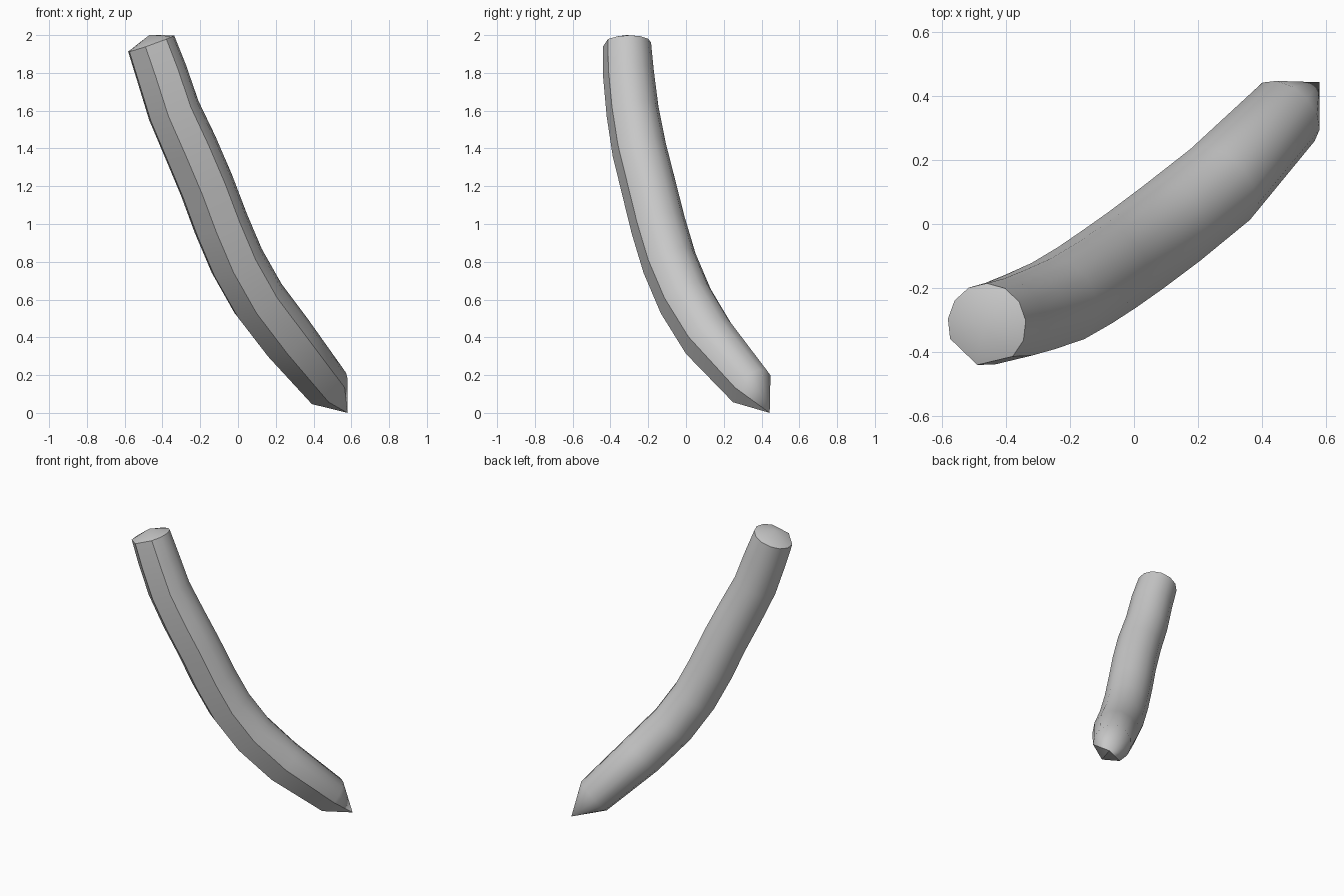
import bpy, bmesh
from math import cos, sin, radians, tau
from mathutils import Vector

default_cube = bpy.data.objects.get("Cube")
if default_cube:
    bpy.data.objects.remove(default_cube, do_unlink=True)

# Centre line with radius, from the blunt end down to the pointed end
PATH = [
    (-0.46, -0.315, 1.955, 0.130),
    (-0.405, -0.307, 1.80, 0.137),
    (-0.34, -0.285, 1.60, 0.141),
    (-0.25, -0.25, 1.40, 0.146),
    (-0.165, -0.20, 1.20, 0.147),
    (-0.09, -0.15, 1.00, 0.148),
    (-0.005, -0.09, 0.80, 0.148),
    (0.108, -0.005, 0.60, 0.148),
    (0.26, 0.117, 0.40, 0.146),
    (0.475, 0.345, 0.135, 0.124),
]
TOP_APEX = (-0.47, -0.315, 2.0)
TIP = (0.58, 0.443, 0.0)

# Cross-section: thirteen even steps with two left out, giving two broad flats
ANGLES = [radians(-104) + tau * k / 13 for k in range(13) if k not in (1, 12)]

centres = [Vector(p[:3]) for p in PATH]
bm = bmesh.new()
rings = []
normal = side = None
for i, centre in enumerate(centres):
    before = centres[max(i - 1, 0)]
    after = centres[min(i + 1, len(centres) - 1)]
    new_normal = (before - after).normalized()
    if side is None:
        x = Vector((1, 0, 0))
        side = (x - new_normal * x.dot(new_normal)).normalized()
    else:
        side = normal.rotation_difference(new_normal) @ side
    normal = new_normal
    across = normal.cross(side)
    radius = PATH[i][3]
    rings.append([bm.verts.new(centre + radius * (cos(a) * side + sin(a) * across))
                  for a in ANGLES])

# Walls and the two fan-shaped ends
count = len(ANGLES)
top, tip = bm.verts.new(TOP_APEX), bm.verts.new(TIP)
for j in range(count):
    k = (j + 1) % count
    for upper, lower in zip(rings, rings[1:]):
        bm.faces.new((upper[j], lower[j], lower[k], upper[k]))
    bm.faces.new((rings[0][j], rings[0][k], top))
    bm.faces.new((rings[-1][k], rings[-1][j], tip))
bmesh.ops.recalc_face_normals(bm, faces=bm.faces)

mesh = bpy.data.meshes.new("curved_spike")
bm.to_mesh(mesh)
bm.free()
spike = bpy.data.objects.new("curved_spike", mesh)
bpy.context.collection.objects.link(spike)

# Plain grey surface
grey = bpy.data.materials.new("grey")
grey.use_nodes = True
colour = (0.58, 0.58, 0.58, 1)
grey.diffuse_color = colour
grey.node_tree.nodes["Principled BSDF"].inputs["Base Color"].default_value = colour
mesh.materials.append(grey)

# Smooth shading, keeping the flats and the blunt rim crisp
bpy.ops.object.select_all(action="DESELECT")
spike.select_set(True)
bpy.context.view_layer.objects.active = spike
bpy.ops.object.shade_smooth_by_angle(angle=radians(36))
